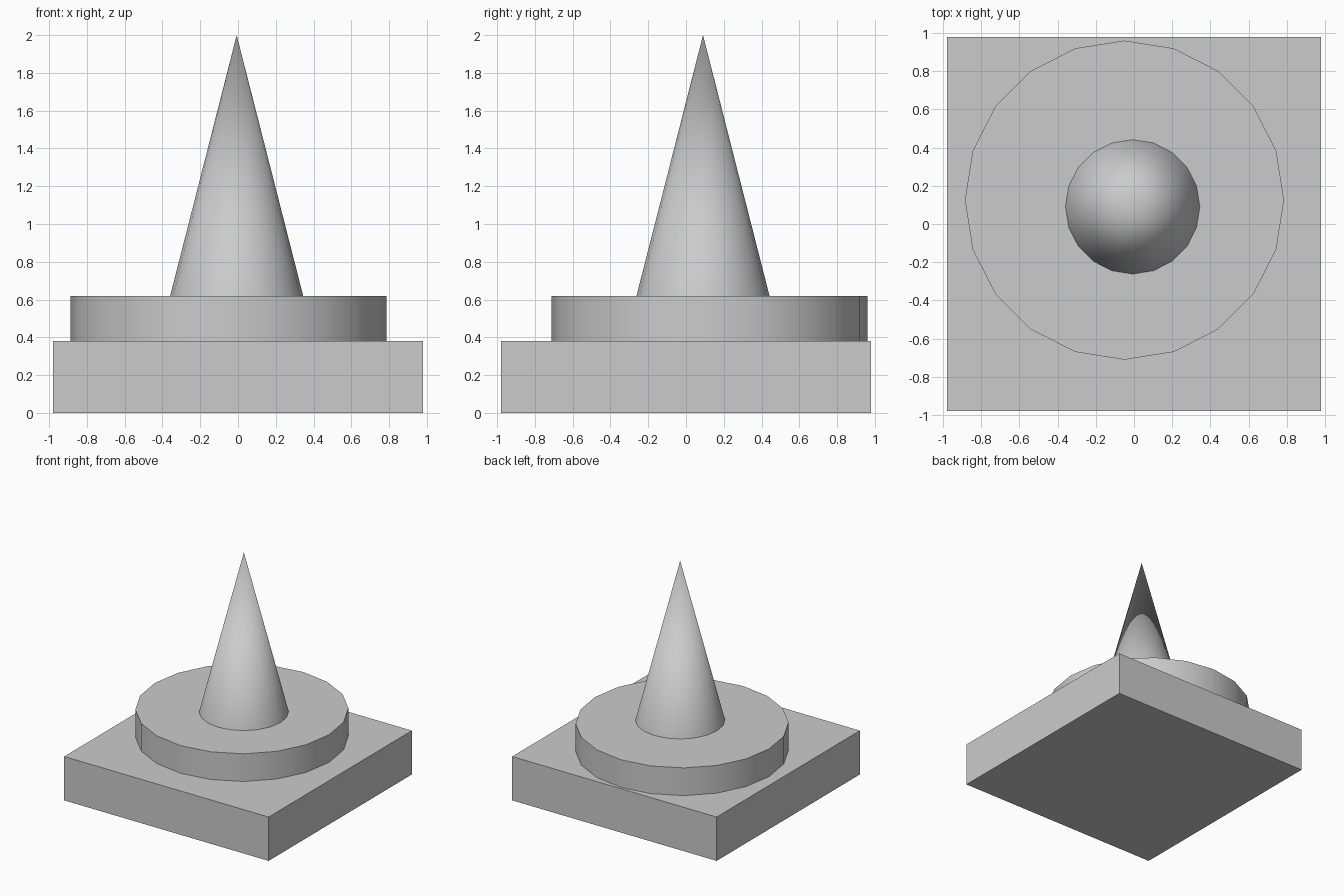
import bpy
import math

if "Cube" in bpy.data.objects:
    bpy.data.objects.remove(bpy.data.objects["Cube"])


def tapered(name, centre, r_bottom, r_top, z0, z1, sides=20):
    """Round part standing between two heights, smooth around its side."""
    bpy.ops.mesh.primitive_cone_add(
        vertices=sides, radius1=r_bottom, radius2=r_top, depth=z1 - z0,
        location=(centre[0], centre[1], (z0 + z1) / 2))
    obj = bpy.context.object
    obj.name = name
    bpy.ops.object.shade_smooth_by_angle(angle=math.radians(30))
    return obj


BASE_TOP, DISC_TOP, TIP = 0.38, 0.62, 2.0

# Square base slab
bpy.ops.mesh.primitive_cube_add(size=1, location=(0, 0, BASE_TOP / 2))
base = bpy.context.object
base.name = "base_slab"
base.scale = (1.96, 1.96, BASE_TOP)
bpy.ops.object.transform_apply(location=False, rotation=False, scale=True)

# Round disc, slightly off centre on the slab
tapered("disc", (-0.05, 0.125), 0.836, 0.836, BASE_TOP, DISC_TOP)

# Tall pointed cone
tapered("cone_spike", (-0.007, 0.09), 0.352, 0.0, DISC_TOP, TIP)
